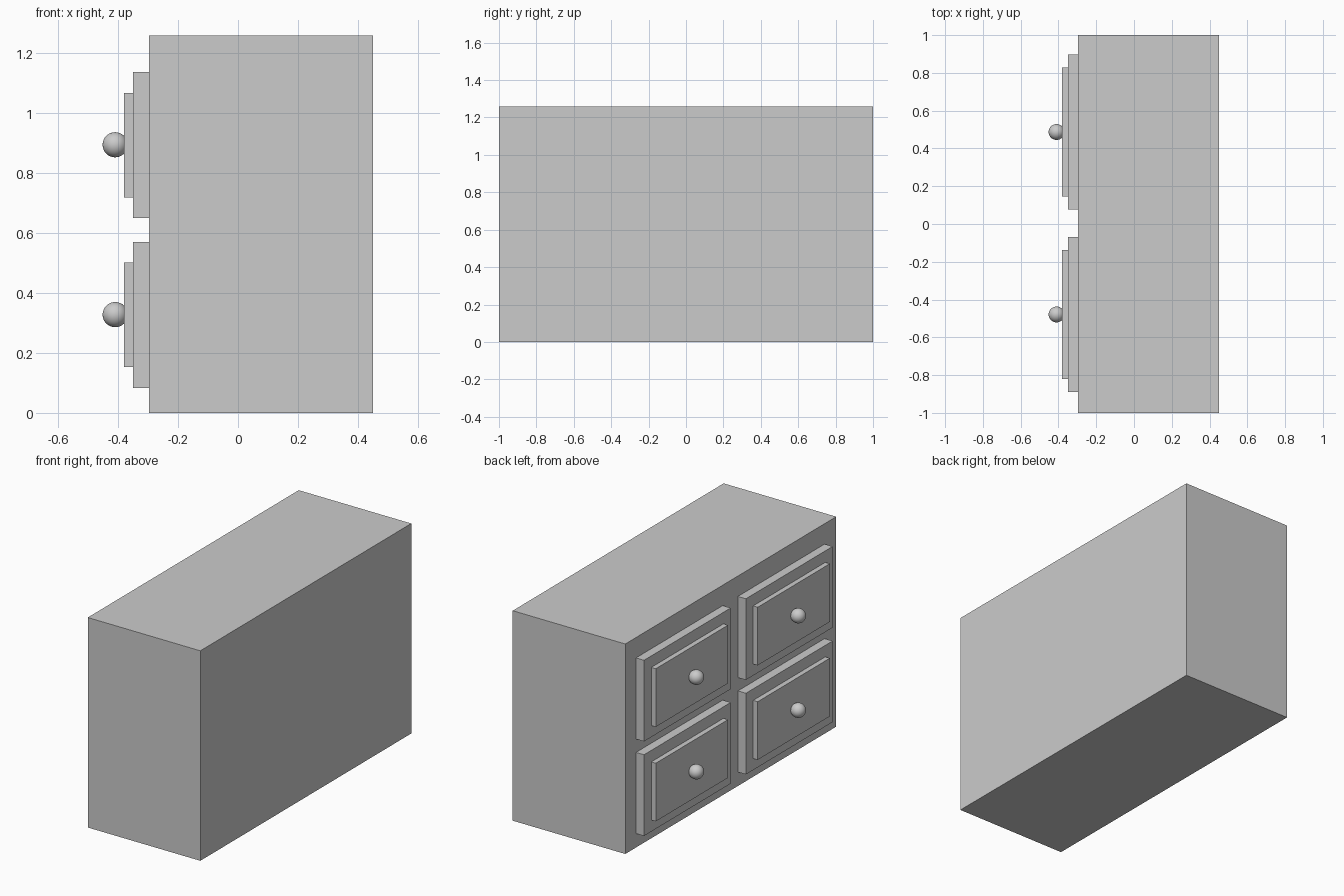
import bpy
import math

if "Cube" in bpy.data.objects:
    bpy.data.objects.remove(bpy.data.objects["Cube"])


def box(name, x, y, z):
    """Box from (min, max) ranges on each axis."""
    bpy.ops.mesh.primitive_cube_add(size=1, location=[sum(r) / 2 for r in (x, y, z)])
    ob = bpy.context.object
    ob.name = name
    ob.scale = [r[1] - r[0] for r in (x, y, z)]
    bpy.ops.object.transform_apply(location=False, rotation=False, scale=True)
    return ob


def around(centre, size):
    return (centre - size / 2, centre + size / 2)


BODY_X = -0.297      # drawer side of the cabinet
FRONT_X = -0.35      # face of the drawer front
PANEL_X = -0.38      # face of the raised panel
EMBED = 0.01         # overlap so the parts join solidly

# Cabinet body
box("cabinet_body", (BODY_X, 0.45), (-1, 1), (0, 1.26))

# Two by two drawers, each a front, a raised panel and a round knob
for row, z in (("lower", 0.327), ("upper", 0.894)):
    for side, y in (("near", -0.479), ("far", 0.487)):
        tag = f"{row}_{side}"
        box(f"drawer_front_{tag}", (FRONT_X, BODY_X + EMBED), around(y, 0.822), around(z, 0.487))
        box(f"drawer_panel_{tag}", (PANEL_X, FRONT_X + EMBED), around(y, 0.684), around(z, 0.349))
        bpy.ops.mesh.primitive_uv_sphere_add(segments=32, ring_count=16, radius=0.042,
                                             location=(-0.41, y, z + 0.001))
        bpy.context.object.name = f"drawer_knob_{tag}"
        bpy.ops.object.shade_smooth_by_angle(angle=math.radians(30))
